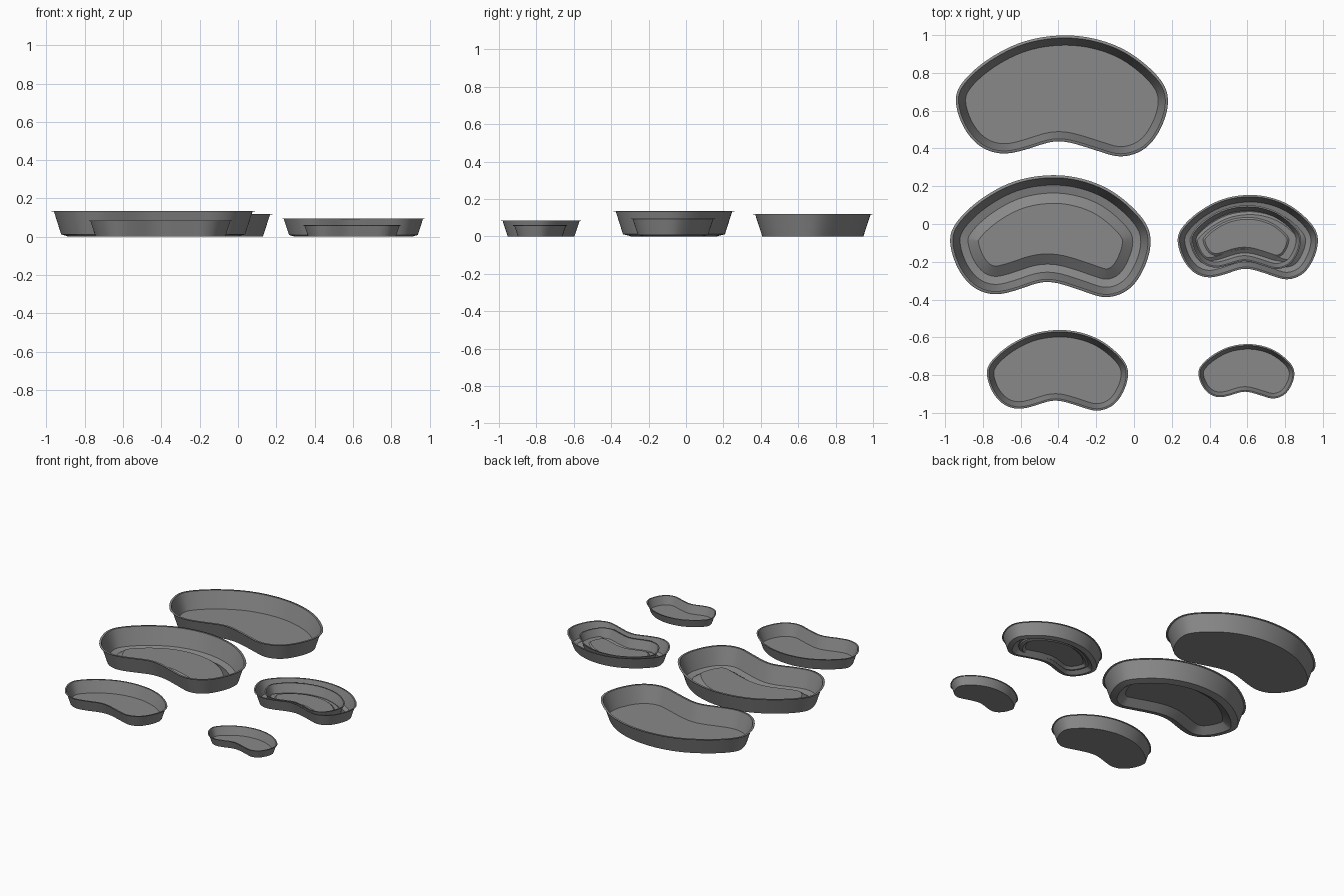
import bpy, bmesh, math
from mathutils import Vector

if "Cube" in bpy.data.objects:
    bpy.data.objects.remove(bpy.data.objects["Cube"])

metal = bpy.data.materials.new("steel_grey")
metal.diffuse_color = (0.25, 0.25, 0.25, 1)
metal.use_nodes = True
metal.node_tree.nodes["Principled BSDF"].inputs["Base Color"].default_value = metal.diffuse_color

# Kidney outline in a -1..1 box, counter-clockwise
KIDNEY = [(1, -0.10), (0.93, 0.27), (0.66, 0.69), (0.36, 0.92), (0.02, 1.0), (-0.36, 0.90),
          (-0.70, 0.60), (-0.94, 0.22), (-1, -0.10), (-0.92, -0.53), (-0.76, -0.84), (-0.55, -0.95),
          (-0.32, -0.87), (-0.03, -0.73), (0.30, -0.88), (0.55, -1.0), (0.78, -0.87), (0.93, -0.53)]


def outline(x0, x1, y0, y1, steps=6):
    """Smooth closed curve through the kidney points, fitted to a box."""
    n, out = len(KIDNEY), []
    for i in range(n):
        a, b, c, d = (Vector(KIDNEY[(i + k) % n]) for k in (-1, 0, 1, 2))
        for s in range(steps):
            t = s / steps
            p = 0.5 * (2 * b + (c - a) * t + (2 * a - 5 * b + 4 * c - d) * t * t
                       + (3 * b - a - 3 * c + d) * t ** 3)
            out.append(Vector(((x0 + x1) / 2 + p.x * (x1 - x0) / 2,
                               (y0 + y1) / 2 + p.y * (y1 - y0) / 2)))
    for _ in range(4):
        out = [(out[i - 1] + out[i] * 2 + out[(i + 1) % len(out)]) / 4 for i in range(len(out))]
    return out


def inset(pts, d):
    n, res = len(pts), []
    for i in range(n):
        t = (pts[(i + 1) % n] - pts[i - 1]).normalized()
        res.append(pts[i] + Vector((-t.y, t.x)) * d)
    return res


def dish(name, box, profile):
    """Sweep a (inset, height) profile round the kidney outline and close the floor."""
    base = outline(*box)
    bm = bmesh.new()
    rings = []
    for d, z in profile:
        rings.append([bm.verts.new((p.x, p.y, z)) for p in inset(base, d)])
    n = len(base)
    for r, q in zip(rings, rings[1:]):
        for i in range(n):
            j = (i + 1) % n
            bm.faces.new((r[i], r[j], q[j], q[i]))
    bm.faces.new(rings[-1])
    me = bpy.data.meshes.new(name)
    bm.to_mesh(me)
    bm.free()
    ob = bpy.data.objects.new(name, me)
    bpy.context.collection.objects.link(ob)
    me.materials.append(metal)
    sol = ob.modifiers.new("sheet", 'SOLIDIFY')
    sol.thickness = 0.003
    sol.offset = 1
    bpy.ops.object.select_all(action='DESELECT')
    ob.select_set(True)
    bpy.context.view_layer.objects.active = ob
    bpy.ops.object.shade_smooth_by_angle(angle=math.radians(30))
    return ob


def plain(h, wall, lip):
    return [(0, h - 0.003), (lip, h - 0.003), (lip + wall, 0)]


# Plain flat-bottomed dishes
dish("large_plain_dish", (-0.945, 0.182, 0.355, 1.0), plain(0.12, 0.038, 0.012))
dish("medium_plain_dish", (-0.78, -0.03, -0.99, -0.56), plain(0.085, 0.027, 0.008))
dish("small_plain_dish", (0.34, 0.85, -0.925, -0.635), plain(0.06, 0.019, 0.006))

# Dishes with a raised centre in the floor
dish("large_stepped_dish", (-0.975, 0.09, -0.39, 0.26),
     [(0, 0.132), (0.012, 0.132), (0.05, 0.012), (0.095, 0), (0.15, 0.04)])
dish("medium_stepped_dish", (0.23, 0.975, -0.295, 0.155),
     [(0, 0.092), (0.008, 0.092), (0.035, 0.009), (0.066, 0), (0.105, 0.028)])

# Smaller stepped dish nested inside the medium one
dish("nested_stepped_dish", (0.30, 0.885, -0.24, 0.10),
     [(0, 0.08), (0.006, 0.08), (0.027, 0.019), (0.046, 0.013), (0.075, 0.036)])
